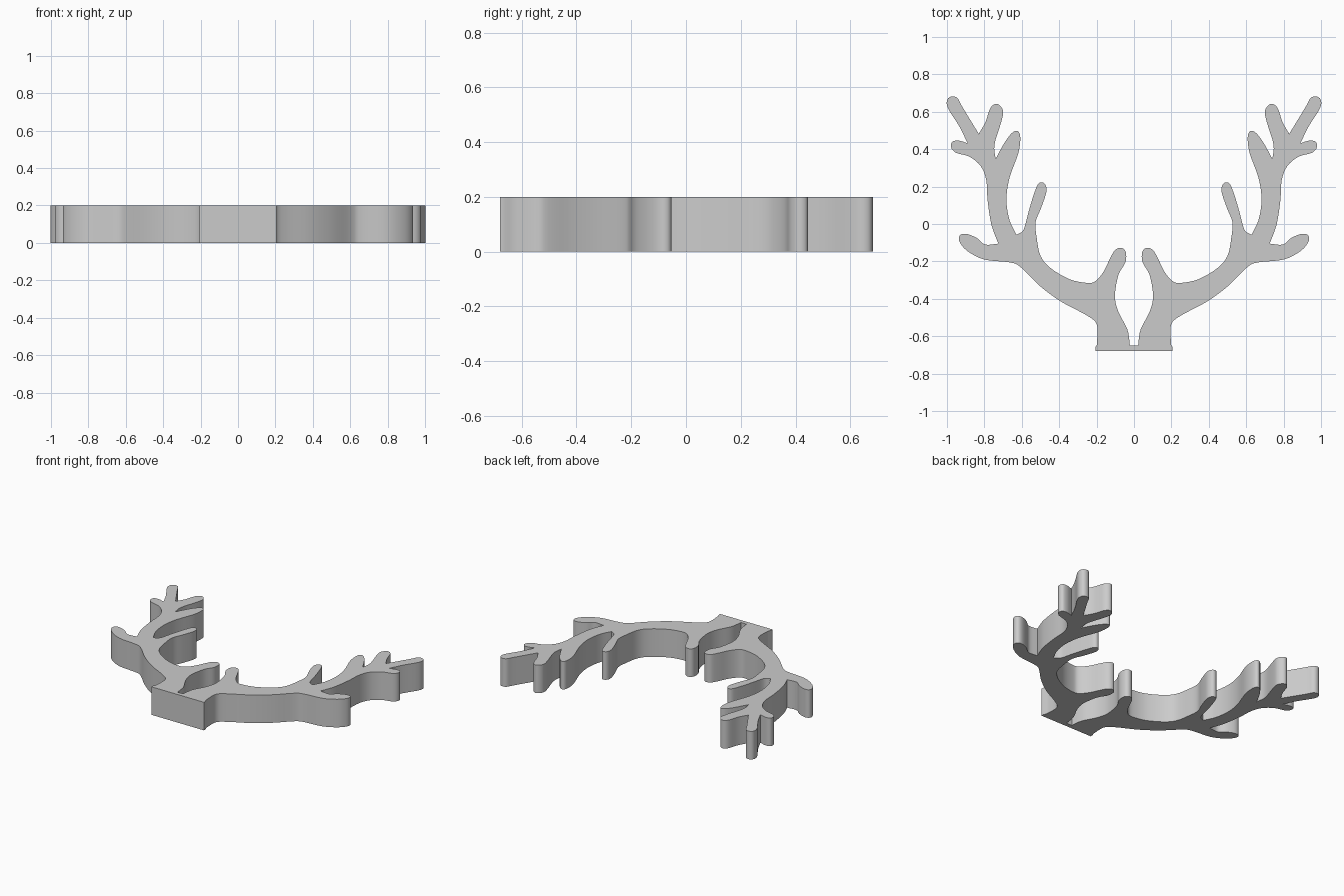
import bpy
import bmesh
from mathutils import Vector

THICKNESS = 0.2
STEPS = 4  # samples per curve segment

# Outline of the right antler, counter-clockwise; each run is a smooth curve
# and the runs meet at sharp notches.
base_side = [(0.207, -0.68), (0.207, -0.66), (0.198, -0.645)]
outer_beam = [(0.198, -0.645), (0.198, -0.54), (0.25, -0.49), (0.39, -0.415),
              (0.505, -0.33), (0.607, -0.23), (0.665, -0.205), (0.8, -0.19),
              (0.89, -0.145), (0.933, -0.095), (0.93, -0.06), (0.895, -0.053),
              (0.84, -0.075), (0.795, -0.11), (0.725, -0.105)]
upper_beam = [(0.725, -0.105), (0.762, -0.005), (0.783, 0.13), (0.79, 0.235),
              (0.82, 0.31), (0.88, 0.36), (0.95, 0.38), (0.978, 0.41),
              (0.97, 0.441), (0.933, 0.445), (0.89, 0.432)]
top_tine = [(0.89, 0.432), (0.933, 0.52), (0.995, 0.62), (0.998, 0.665),
            (0.974, 0.682), (0.944, 0.673), (0.917, 0.625), (0.83, 0.482)]
second_tine = [(0.83, 0.482), (0.794, 0.545), (0.767, 0.622), (0.73, 0.642),
               (0.7, 0.605), (0.71, 0.545), (0.746, 0.425), (0.74, 0.348)]
third_tine = [(0.74, 0.348), (0.692, 0.435), (0.652, 0.487), (0.623, 0.497),
              (0.608, 0.465), (0.618, 0.38), (0.666, 0.245), (0.682, 0.13),
              (0.666, 0.022), (0.628, -0.058)]
inner_beam = [(0.628, -0.058), (0.59, -0.03), (0.564, 0.065), (0.535, 0.16),
              (0.51, 0.217), (0.479, 0.217), (0.468, 0.175), (0.495, 0.09),
              (0.526, 0.01), (0.52, -0.075), (0.5, -0.17), (0.447, -0.235),
              (0.345, -0.295), (0.25, -0.315), (0.206, -0.305), (0.163, -0.255),
              (0.126, -0.18), (0.1, -0.138), (0.067, -0.128), (0.044, -0.15),
              (0.046, -0.205), (0.083, -0.272), (0.102, -0.385), (0.083, -0.47),
              (0.035, -0.565), (0.022, -0.65)]


def smooth_run(points):
    """Catmull-Rom curve through the points, leaving out the last one."""
    p = [Vector(q) for q in points]
    p = [2 * p[0] - p[1]] + p + [2 * p[-1] - p[-2]]
    result = []
    for a, b, c, d in zip(p, p[1:], p[2:], p[3:]):
        for i in range(STEPS):
            t = i / STEPS
            result.append(0.5 * (2 * b + (c - a) * t
                                 + (2 * a - 5 * b + 4 * c - d) * t * t
                                 + (3 * b - a - 3 * c + d) * t ** 3))
    return result


# Full closed outline: right antler, then its mirror image
half = [Vector(p) for p in base_side[:-1]]
for run in (outer_beam, upper_beam, top_tine, second_tine, third_tine, inner_beam):
    half += smooth_run(run)
half.append(Vector(inner_beam[-1]))
outline = half + [Vector((-p.x, p.y)) for p in reversed(half)]

# Extrude the outline into a solid plate
bm = bmesh.new()
face = bm.faces.new([bm.verts.new((p.x, p.y, 0)) for p in outline])
extruded = bmesh.ops.extrude_face_region(bm, geom=[face], use_keep_orig=True)
bmesh.ops.translate(bm, vec=(0, 0, THICKNESS),
                    verts=[v for v in extruded["geom"] if isinstance(v, bmesh.types.BMVert)])
bmesh.ops.recalc_face_normals(bm, faces=bm.faces)
mesh = bpy.data.meshes.new("antlers")
bm.to_mesh(mesh)
bm.free()

antlers = bpy.data.objects.new("antlers", mesh)
bpy.context.collection.objects.link(antlers)
grey = bpy.data.materials.new("light grey")
grey.diffuse_color = (0.6, 0.6, 0.6, 1)
mesh.materials.append(grey)

# Smooth curved walls with crisp rims
bpy.context.view_layer.objects.active = antlers
antlers.select_set(True)
bpy.ops.object.shade_smooth_by_angle(angle=0.6)
